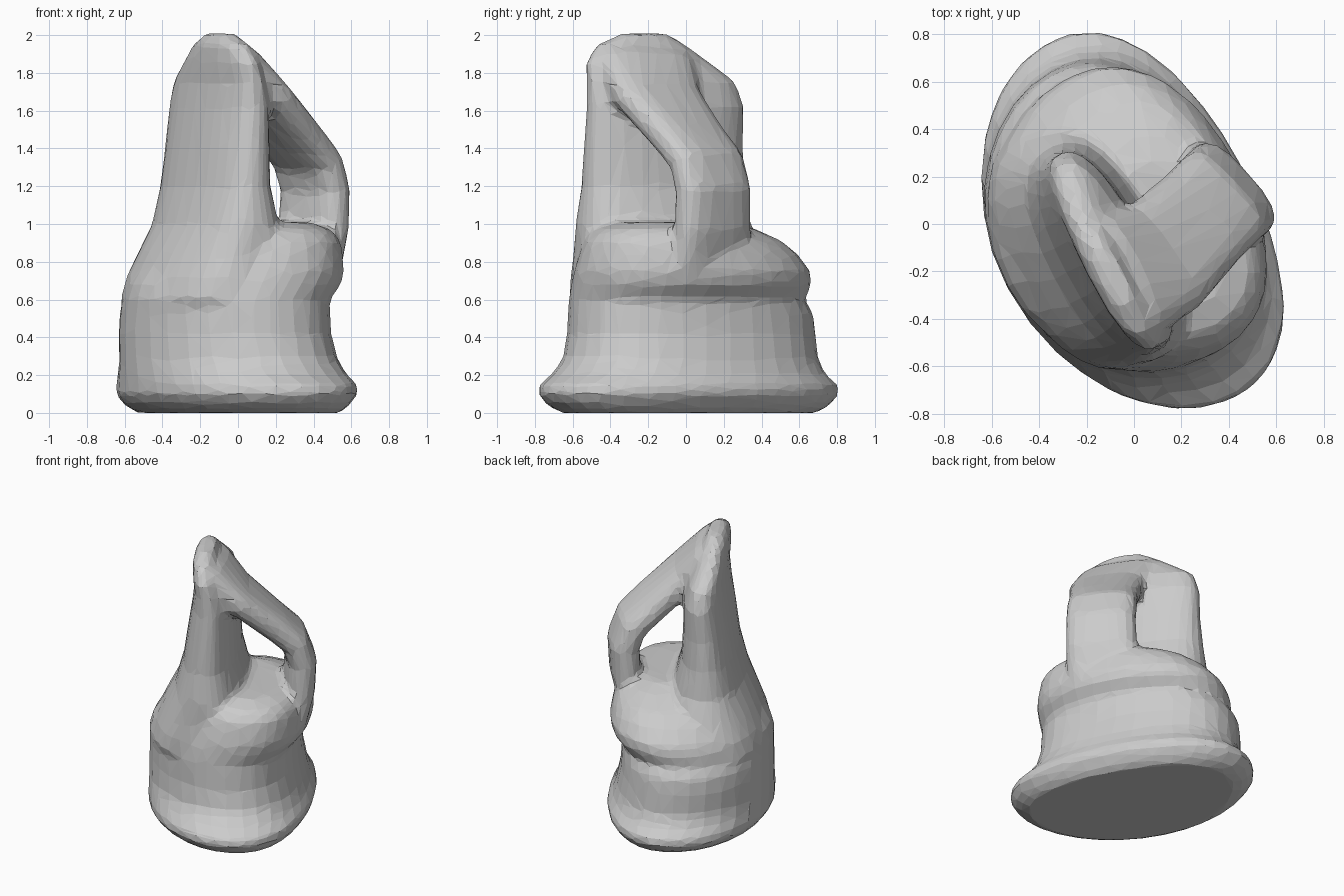
import bpy, bmesh, math
from mathutils import Vector

N = 32
ANG = math.radians(118)
U = Vector((math.cos(ANG), math.sin(ANG), 0))    # long horizontal axis
W = Vector((math.sin(ANG), -math.cos(ANG), 0))   # short horizontal axis


def loft(bm, rings, power, bow=0.0):
    """Closed shell through rings of (centre, axis_a, axis_b); bow bends the long axis."""
    rows = []
    for c, a, b in rings:
        row = []
        for i in range(N):
            t = 2 * math.pi * i / N
            ct, st = math.cos(t), math.sin(t)
            x = math.copysign(abs(ct) ** (2 / power), ct)
            y = math.copysign(abs(st) ** (2 / power), st)
            row.append(bm.verts.new(c + a * x + b * y + W * bow * (x * x - 0.5)))
        rows.append(row)
    for r, s in zip(rows, rows[1:]):
        for i in range(N):
            j = (i + 1) % N
            bm.faces.new((r[i], r[j], s[j], s[i]))
    bm.faces.new(rows[0])
    bm.faces.new(rows[-1])


def upright(table):
    return [(Vector((x, y, z)), U * a, W * b) for z, x, y, a, b in table]


bm = bmesh.new()

# wrist, flared foot and clenched lower hand: z, x, y, long, short
loft(bm, upright([
    (0.00, 0.01, 0.00, 0.72, 0.46), (0.04, 0.00, 0.00, 0.80, 0.51),
    (0.10, 0.00, 0.00, 0.85, 0.555), (0.15, 0.00, 0.00, 0.84, 0.555),
    (0.20, -0.02, 0.00, 0.77, 0.54), (0.28, -0.04, 0.01, 0.71, 0.525),
    (0.42, -0.06, 0.015, 0.69, 0.51), (0.53, -0.06, 0.01, 0.68, 0.505),
    (0.60, -0.05, -0.01, 0.65, 0.505), (0.68, -0.01, 0.015, 0.66, 0.53),
    (0.75, 0.02, 0.02, 0.65, 0.515), (0.84, 0.05, 0.00, 0.60, 0.48),
    (0.91, 0.08, -0.03, 0.54, 0.445), (0.97, 0.10, -0.07, 0.44, 0.39),
    (1.01, 0.08, -0.08, 0.32, 0.30)]), 2.05, 0.08)

# flat upright fingers
loft(bm, upright([
    (0.60, -0.14, -0.06, 0.57, 0.42), (0.72, -0.14, -0.07, 0.56, 0.38),
    (0.85, -0.13, -0.09, 0.53, 0.32),
    (1.00, -0.12, -0.12, 0.50, 0.24), (1.20, -0.12, -0.12, 0.475, 0.185),
    (1.40, -0.11, -0.12, 0.465, 0.165), (1.62, -0.10, -0.11, 0.46, 0.145),
    (1.75, -0.10, -0.13, 0.44, 0.12), (1.85, -0.09, -0.20, 0.37, 0.10),
    (1.95, -0.09, -0.24, 0.26, 0.08), (2.01, -0.095, -0.22, 0.13, 0.05)]), 2.4)

# bent finger forming the loop: x, y, z, half width
path = [(-0.05, -0.22, 1.86, 0.28), (0.11, -0.15, 1.67, 0.26),
        (0.28, 0.02, 1.45, 0.235), (0.37, 0.11, 1.33, 0.235),
        (0.41, 0.145, 1.18, 0.235), (0.40, 0.14, 0.98, 0.24), (0.36, 0.11, 0.78, 0.24)]
pts = [Vector(p[:3]) for p in path]
rings = []
for i, p in enumerate(pts):
    t = (pts[min(i + 1, len(pts) - 1)] - pts[max(i - 1, 0)]).normalized()
    side = U.lerp(Vector((-0.66, 0.75, 0)), min(1, i / 2))
    s = (side - t * side.dot(t)).normalized()
    rings.append((p, s * path[i][3], t.cross(s) * 0.10))
loft(bm, rings, 2.8)

bmesh.ops.recalc_face_normals(bm, faces=bm.faces)
mesh = bpy.data.meshes.new("pinching_hand")
bm.to_mesh(mesh)
bm.free()
hand = bpy.data.objects.new("pinching_hand", mesh)
bpy.context.collection.objects.link(hand)

# fuse the parts into one faceted skin
m = hand.modifiers.new("fuse", 'REMESH')
m.mode = 'VOXEL'
m.voxel_size = 0.025
m = hand.modifiers.new("soften", 'SMOOTH')
m.factor = 0.5
m.iterations = 6
m = hand.modifiers.new("facets", 'DECIMATE')
m.ratio = 0.06
for p in mesh.polygons:
    p.use_smooth = False
